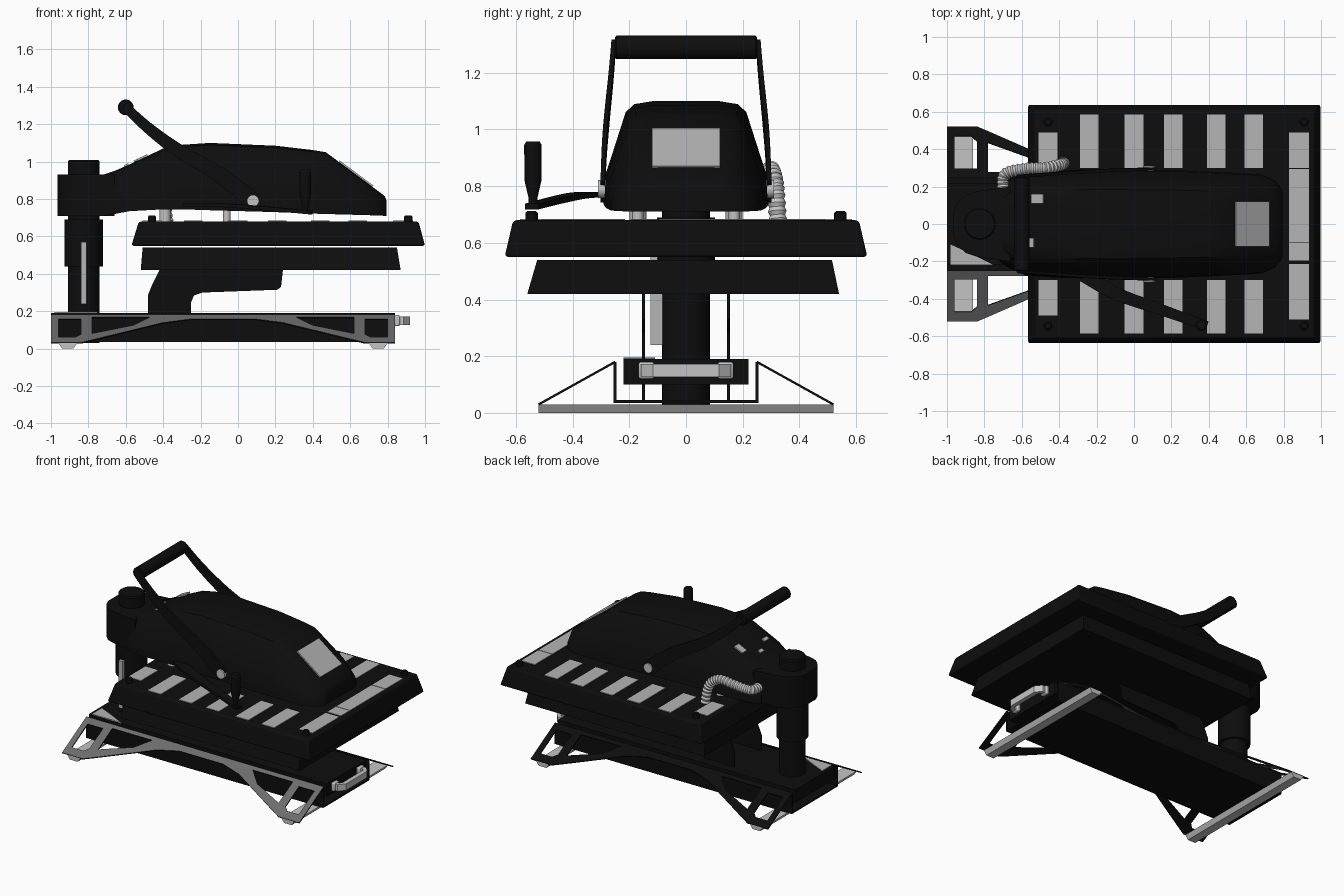
import bpy, bmesh, math
from mathutils import Matrix, Vector

cube = bpy.data.objects.get("Cube")
if cube:
    bpy.data.objects.remove(cube, do_unlink=True)


def material(name, v, rough=0.6):
    m = bpy.data.materials.new(name)
    m.use_nodes = True
    m.diffuse_color = (v, v, v, 1)
    bsdf = m.node_tree.nodes["Principled BSDF"]
    bsdf.inputs["Base Color"].default_value = (v, v, v, 1)
    bsdf.inputs["Roughness"].default_value = rough
    return m


black = material("black paint", 0.004)
metal = material("pale metal", 0.55)
label = material("label grey", 0.46)
under = material("underside grey", 0.15)


def finish(name, bm, mat):
    bmesh.ops.recalc_face_normals(bm, faces=bm.faces)
    me = bpy.data.meshes.new(name)
    bm.to_mesh(me)
    bm.free()
    me.materials.append(mat)
    ob = bpy.data.objects.new(name, me)
    bpy.context.collection.objects.link(ob)
    return ob


def loft(name, rings, mat):
    bm = bmesh.new()
    vs = [[bm.verts.new(p) for p in r] for r in rings]
    n = len(vs[0])
    for a, b in zip(vs, vs[1:]):
        for i in range(n):
            bm.faces.new((a[i], a[(i + 1) % n], b[(i + 1) % n], b[i]))
    bm.faces.new(vs[0])
    bm.faces.new(vs[-1])
    return finish(name, bm, mat)


def block(name, x, y, z, mat, top=None, bevel=0):
    """Box from ranges; top gives other x and y ranges for the upper face."""
    def ring(xr, yr, h):
        return [(xr[0], yr[0], h), (xr[1], yr[0], h), (xr[1], yr[1], h), (xr[0], yr[1], h)]
    tx, ty = top or (x, y)
    ob = loft(name, [ring(x, y, z[0]), ring(tx, ty, z[1])], mat)
    if bevel:
        mod = ob.modifiers.new("rounded edges", 'BEVEL')
        mod.width, mod.segments = bevel, 2
    return ob


def lathe(name, profile, at, mat, axis='Z', n=24):
    rot = Matrix.Rotation(math.radians(-90), 4, 'X') if axis == 'Y' else Matrix()
    rings = [[Vector(at) + rot @ Vector((r * math.cos(i * math.tau / n), r * math.sin(i * math.tau / n), h))
              for i in range(n)] for r, h in profile]
    return loft(name, rings, mat)


def smooth_path(pts, steps):
    p = [Vector(q) for q in pts]
    p = [2 * p[0] - p[1]] + p + [2 * p[-1] - p[-2]]
    out = []
    for a, b, c, d in zip(p, p[1:], p[2:], p[3:]):
        for k in range(steps):
            t = k / steps
            out.append(0.5 * (2 * b + (c - a) * t + (2 * a - 5 * b + 4 * c - d) * t * t
                              + (3 * b - a - 3 * c + d) * t ** 3))
    return out + [p[-2]]


def sweep(name, path, section, side, mat):
    """Sweep section(i) -> list of (sideways, across) along the path."""
    rings = []
    for i, p in enumerate(path):
        t = (path[min(i + 1, len(path) - 1)] - path[max(i - 1, 0)]).normalized()
        u = (Vector(side) - t * t.dot(Vector(side))).normalized()
        v = t.cross(u)
        rings.append([p + u * a + v * b for a, b in section(i)])
    return loft(name, rings, mat)


def plate(name, loops, thick, matrix, mat):
    """Flat plate from an outline and hole loops."""
    cu = bpy.data.curves.new(name, 'CURVE')
    cu.dimensions, cu.fill_mode, cu.extrude = '2D', 'BOTH', thick / 2
    for pts in loops:
        s = cu.splines.new('POLY')
        s.points.add(len(pts) - 1)
        for sp, (a, b) in zip(s.points, pts):
            sp.co = (a, b, 0, 1)
        s.use_cyclic_u = True
    tmp = bpy.data.objects.new(name + " helper", cu)
    bpy.context.collection.objects.link(tmp)
    dg = bpy.context.evaluated_depsgraph_get()
    me = bpy.data.meshes.new_from_object(tmp.evaluated_get(dg))
    bm = bmesh.new()
    bm.from_mesh(me)
    bpy.data.objects.remove(tmp, do_unlink=True)
    bpy.data.meshes.remove(me)
    bmesh.ops.remove_doubles(bm, verts=bm.verts, dist=1e-5)
    bm.transform(matrix)
    for f in bm.faces:
        f.material_index = 0
    return finish(name, bm, mat)


def rect(w, h):
    return [(-w, -h), (w, -h), (w, h), (-w, h)]


def disc(r, n=16):
    return [(r * math.cos(i * math.tau / n), r * math.sin(i * math.tau / n)) for i in range(n)]


# Base channel
block("base_top_box", (-1, 0.84), (-0.22, 0.22), (0.1, 0.19), black)
block("base_bottom_plate", (-1, 0.84), (-0.25, 0.25), (0.035, 0.045), black)
plate("base_label", [[(-0.98, -0.22), (-0.75, -0.22), (-0.87, -0.16), (-0.98, -0.11)]], 0.006,
      Matrix.Translation((0, 0, 0.192)), label)

# Splayed leg frames, side walls and platen supports, left and right
half = [(-1, 0), (-1, 0.309), (-0.84, 0.309), (-0.78, 0.28), (-0.56, 0.17), (-0.4, 0.09), (-0.25, 0.05)]
holes = [[(-0.96, 0.05), (-0.96, 0.25), (-0.87, 0.25), (-0.84, 0.22), (-0.84, 0.05)],
         [(-0.78, 0.03), (-0.78, 0.21), (-0.56, 0.12), (-0.47, 0.03)]]


def flip(pts):
    return [(-0.16 - a, b) for a, b in reversed(pts)]


support = [(-0.48, 0.04), (-0.48, 0.29), (-0.46, 0.34), (-0.42, 0.42), (0.24, 0.42), (0.23, 0.33),
           (0.21, 0.315), (-0.19, 0.3), (-0.235, 0.285), (-0.25, 0.25), (-0.25, 0.04)]
upright = Matrix.Rotation(math.radians(90), 4, 'X')
for side, s in (("left", 1), ("right", -1)):
    slope = Matrix(((1, 0, 0, 0), (0, 0.874 * s, 0.486 * s, 0.25 * s), (0, -0.486, 0.874, 0.18), (0, 0, 0, 1)))
    leg = plate(side + "_leg_frame", [half + flip(half)] + holes + [flip(h) for h in holes], 0.008, slope, black)
    leg.data.materials.append(under)
    for f in leg.data.polygons:
        f.material_index = int(f.normal.z < -0.7)
    block(side + "_base_wall", (-1, 0.84), (s * 0.25 - 0.005, s * 0.25 + 0.005), (0.035, 0.18), black)
    plate(side + "_platen_support", [support], 0.01, Matrix.Translation((0, 0.15 * s, 0)) @ upright, black)
for end, x in (("rear", -0.91), ("front", 0.75)):
    block(end + "_foot_rail", (x - 0.03, x + 0.03), (-0.52, 0.52), (0, 0.03), metal,
          ((x - 0.05, x + 0.05), (-0.52, 0.52)))

# Front pull handle
pull = [Vector(p) for p in ((0.83, -0.14, 0.15), (0.88, -0.145, 0.15), (0.905, -0.115, 0.15),
                            (0.905, 0.115, 0.15), (0.88, 0.145, 0.15), (0.83, 0.14, 0.15))]
sweep("front_pull_handle", pull, lambda i: rect(0.023, 0.015), (0, 0, 1), metal)
for s in (-1, 1):
    block("pull_handle_foot", (0.838, 0.865), (s * 0.14 - 0.028, s * 0.14 + 0.028), (0.12, 0.18), metal, bevel=0.008)

# Column and gauge strip
lathe("column", [(0.085, 0.03), (0.085, 0.44), (0.102, 0.44), (0.102, 0.69), (0.085, 0.69),
                 (0.085, 1.0), (0.078, 1.01)], (-0.825, 0, 0), black)
block("column_gauge", (-0.84, -0.81), (-0.125, -0.08), (0.24, 0.57), label)

# Platens
block("lower_platen", (-0.52, 0.87), (-0.56, 0.54), (0.42, 0.54), black, ((-0.51, 0.85), (-0.525, 0.515)))
block("upper_platen", (-0.57, 1.0), (-0.64, 0.64), (0.55, 0.68), black,
      ((-0.53, 0.965), (-0.61, 0.61)), bevel=0.012)
for x in (-0.46, 0.91):
    for y in (-0.545, 0.545):
        lathe("platen_knob", [(0.022, 0.675), (0.022, 0.705), (0.016, 0.712)], (x, y, 0), black, n=16)
for x in (-0.46, -0.24, 0, 0.21, 0.44, 0.64):
    end = 0.49 if x == -0.46 else 0.585
    for a, b in ((0.3, end), (-end, -0.3)):
        block("platen_label", (x - 0.05, x + 0.05), (a, b), (0.677, 0.684), label)
for a, b in ((-0.51, -0.215), (-0.195, -0.1), (-0.095, 0.295), (0.3, 0.49)):
    block("front_platen_label", (0.83, 0.935), (a, b), (0.677, 0.684), label)
for x, r in ((-0.39, 0.03), (-0.06, 0.02)):
    for y in (-0.17, 0.17):
        lathe("standoff", [(r, 0.67), (r, 0.76)], (x, y, 0), metal, n=16)

# Hub and swing arm housing
outline = [(-0.965, 0.06), (-0.945, 0.11), (-0.9, 0.155), (-0.84, 0.175), (-0.66, 0.2)]
plate("hub", [outline + [(a, -b) for a, b in reversed(outline)]], 0.22,
      Matrix.Translation((0, 0, 0.82)), black)
profile = [(1, 0), (0.98, 0.27), (0.92, 0.41), (0.73, 0.89), (0.63, 0.97), (0.4, 1)]
profile += [(-a, b) for a, b in reversed(profile)]
stations = [(-0.72, 0.71, 0.93, 0.2), (-0.66, 0.72, 0.95, 0.24), (-0.58, 0.735, 0.985, 0.275),
            (-0.4, 0.745, 1.07, 0.288), (-0.3, 0.745, 1.09, 0.29), (-0.15, 0.74, 1.1, 0.292),
            (0.2, 0.73, 1.085, 0.288), (0.4, 0.722, 1.062, 0.28), (0.47, 0.72, 1.05, 0.277),
            (0.68, 0.714, 0.894, 0.265), (0.75, 0.712, 0.842, 0.235), (0.785, 0.71, 0.815, 0.195),
            (0.795, 0.71, 0.79, 0.17)]
loft("housing", [[(x, w * a, zb + (zt - zb) * b) for a, b in profile] for x, zb, zt, w in stations], black)


def slanted(name, x, y, size, z, angle, mat):
    ob = block(name, (-size[0], size[0]), (-size[1], size[1]), (-0.002, 0.007), mat)
    ob.location, ob.rotation_euler = (x, y, z), (0, angle, 0)


slanted("display_screen", 0.63, 0, (0.112, 0.12), 0.933, math.atan2(0.156, 0.21), label)
for x, y, w in ((-0.515, 0.135, 0.025), (-0.545, -0.1, 0.025), (-0.595, 0.02, 0.02)):
    slanted("rear_tab", x, y, (0.035 if y > 0.1 else 0.012, w), 1.018 + (x + 0.515) * 0.47, -0.44, label)

# Lift handle with grip and pivots
lathe("lift_grip", [(0.036, -0.25), (0.042, -0.245), (0.042, 0.245), (0.036, 0.25)],
      (-0.6, 0, 1.29), black, 'Y')
for side, s in (("left", 1), ("right", -1)):
    arm = smooth_path([(-0.61, 0.255 * s, 1.3), (-0.48, 0.265 * s, 1.18), (-0.32, 0.277 * s, 1.06),
                       (-0.1, 0.288 * s, 0.93), (0.09, 0.294 * s, 0.78)], 5)
    sweep(side + "_lift_arm", arm, lambda i: rect(0.008, 0.024 + 0.0012 * i), (0, 1, 0), black)
    lathe(side + "_pivot_cap", [(0.032, -0.015), (0.032, 0.015)], (0.08, 0.295 * s, 0.79), metal, 'Y')

# Side crank with upright grip
crank = smooth_path([(-0.27, -0.27, 0.77), (-0.1, -0.37, 0.768), (0.15, -0.46, 0.75), (0.39, -0.545, 0.728)], 5)
sweep("crank_arm", crank, lambda i: rect(0.01, 0.04 - 0.001 * i), (0, 0, 1), black)
lathe("crank_grip", [(0.014, 0.725), (0.016, 0.76), (0.03, 0.82), (0.031, 0.945), (0.024, 0.957)],
      (0.36, -0.54, 0), black)

# Ribbed cable hose
hose = smooth_path([(-0.7, 0.17, 0.82), (-0.69, 0.265, 0.825), (-0.58, 0.295, 0.845), (-0.47, 0.3, 0.855),
                    (-0.4, 0.315, 0.8), (-0.375, 0.325, 0.67)], 10)
sweep("cable_hose", hose, lambda i: disc(0.033 if i % 2 else 0.027), (0.4, 0.8, 0.45), metal)

# Smooth rounded parts, keep corners crisp
bpy.ops.object.select_all(action='DESELECT')
for ob in bpy.context.collection.objects:
    if ob.type == 'MESH' and ob.data.materials and ob.data.materials[0] in (black, metal, label):
        ob.select_set(True)
        bpy.context.view_layer.objects.active = ob
bpy.ops.object.shade_smooth_by_angle(angle=math.radians(30))
